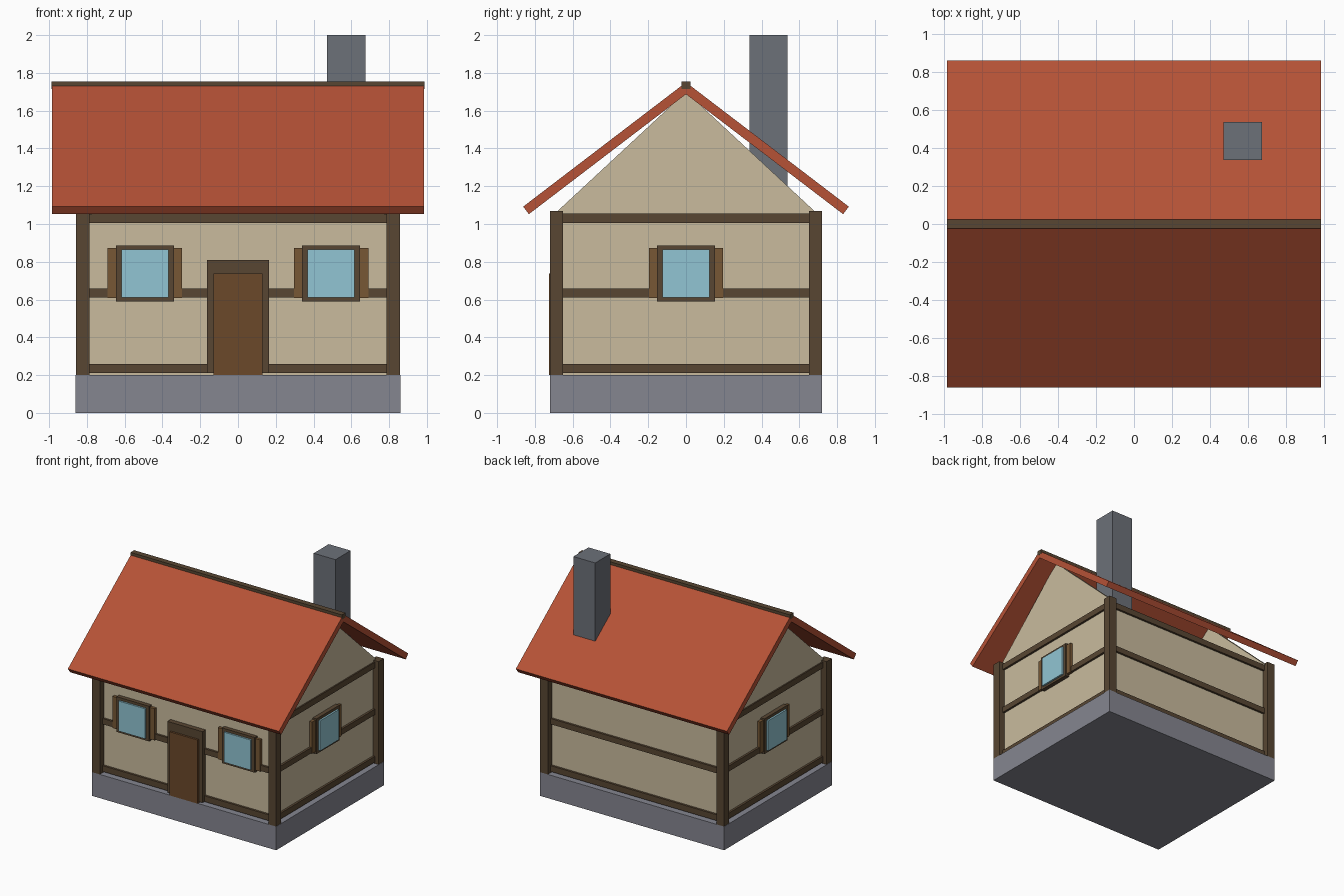
import bpy
import bmesh
from math import atan2, cos, sin
from mathutils import Matrix

if "Cube" in bpy.data.objects:
    bpy.data.objects.remove(bpy.data.objects["Cube"])


def material(name, hexcode):
    rgb = [int(hexcode[i:i + 2], 16) / 255 for i in (0, 2, 4)]
    m = bpy.data.materials.new(name)
    m.diffuse_color = [c ** 2.2 for c in rgb] + [1]
    m.use_nodes = True
    m.node_tree.nodes["Principled BSDF"].inputs["Base Color"].default_value = m.diffuse_color
    return m


STONE = material("stone", "84858f")
PLASTER = material("plaster", "c8ba9c")
TIMBER = material("timber", "594836")
DOOR = material("door_wood", "6b4a2e")
SHUTTER = material("shutter_wood", "765838")
GLASS = material("glass", "90c4d2")
ROOF = material("roof_tile", "b45339")
CHIMNEY = material("chimney_stone", "6c7078")


def finish(name, bm, mat, matrix=None):
    if matrix:
        bm.transform(matrix)
    bmesh.ops.recalc_face_normals(bm, faces=bm.faces)
    me = bpy.data.meshes.new(name)
    bm.to_mesh(me)
    bm.free()
    me.materials.append(mat)
    ob = bpy.data.objects.new(name, me)
    bpy.context.collection.objects.link(ob)
    return ob


def box(name, x, y, z, mat, matrix=None):
    """Box given by its (min, max) range on each axis."""
    bm = bmesh.new()
    bmesh.ops.create_cube(bm, size=1)
    for v in bm.verts:
        v.co = [r[0] if c < 0 else r[1] for c, r in zip(v.co, (x, y, z))]
    return finish(name, bm, mat, matrix)


def prism(name, profile, x0, x1, mat):
    """Extrude a (y, z) profile along x."""
    bm = bmesh.new()
    face = bm.faces.new([bm.verts.new((x0, y, z)) for y, z in profile])
    ext = bmesh.ops.extrude_face_region(bm, geom=[face])["geom"]
    for v in ext:
        if isinstance(v, bmesh.types.BMVert):
            v.co.x = x1
    return finish(name, bm, mat)


def window(name, matrix):
    """Window on a front-facing wall plane at y = 0, centred on x = 0."""
    for s, side in ((-1, "left"), (1, "right")):
        box(f"{name}_{side}_shutter", sorted((s * .13, s * .197)), (-.025, .01),
            (.607, .874), SHUTTER, matrix)
    box(name + "_frame", (-.153, .153), (-.035, .01), (.59, .887), TIMBER, matrix)
    box(name + "_glass", (-.124, .124), (-.05, .01), (.61, .864), GLASS, matrix)


WX, WY = .805, .665  # wall half sizes

# base and walls
box("foundation", (-.86, .86), (-.72, .72), (0, .2), STONE)
box("walls", (-WX, WX), (-WY, WY), (.2, 1.05), PLASTER)

# corner posts, gables and rails
for s, side in ((-1, "left"), (1, "right")):
    for t, end in ((-1, "front"), (1, "back")):
        box(f"{end}_{side}_post", sorted((s * .787, s * .858)),
            sorted((t * .65, t * .72)), (.2, 1.068), TIMBER)
    prism(side + "_gable", [(-.7, 1.05), (.7, 1.05), (0, 1.7)],
          s * (WX - .03), s * (WX + .007), PLASTER)
for level, z0, z1 in (("lower", .21, .26), ("middle", .61, .658), ("upper", 1.005, 1.055)):
    for s, side, end in ((-1, "left", "front"), (1, "right", "back")):
        box(f"{end}_{level}_rail", (-.8, .8), sorted((s * .64, s * .683)), (z0, z1), TIMBER)
        box(f"{side}_{level}_rail", sorted((s * .78, s * .823)), (-.66, .66), (z0, z1), TIMBER)

# door
box("door_frame", (-.164, .164), (-.708, -.65), (.21, .81), TIMBER)
box("door", (-.13, .13), (-.725, -.65), (.2, .737), DOOR)

# windows
window("front_left_window", Matrix.Translation((-.493, -WY, 0)))
window("front_right_window", Matrix.Translation((.493, -WY, 0)))
window("right_window", Matrix.Translation((WX, 0, 0)) @ Matrix.Rotation(1.5707963, 4, "Z"))
window("left_window", Matrix.Translation((-WX, 0, 0)) @ Matrix.Rotation(-1.5707963, 4, "Z"))

# roof slopes with square-cut eaves
ridge, eave_y, eave_z, thick = 1.75, .862, 1.092, .05
a = atan2(ridge - eave_z, eave_y)
for s, side in ((-1, "front"), (1, "back")):
    prism(side + "_roof", [(0, ridge), (s * eave_y, eave_z),
                           (s * (eave_y - thick * sin(a)), eave_z - thick * cos(a)),
                           (0, ridge - thick / cos(a))], -.986, .986, ROOF)
box("ridge_cap", (-.987, .987), (-.024, .024), (1.715, 1.755), TIMBER)

# chimney
box("chimney", (.471, .675), (.337, .538), (1.15, 2), CHIMNEY)
